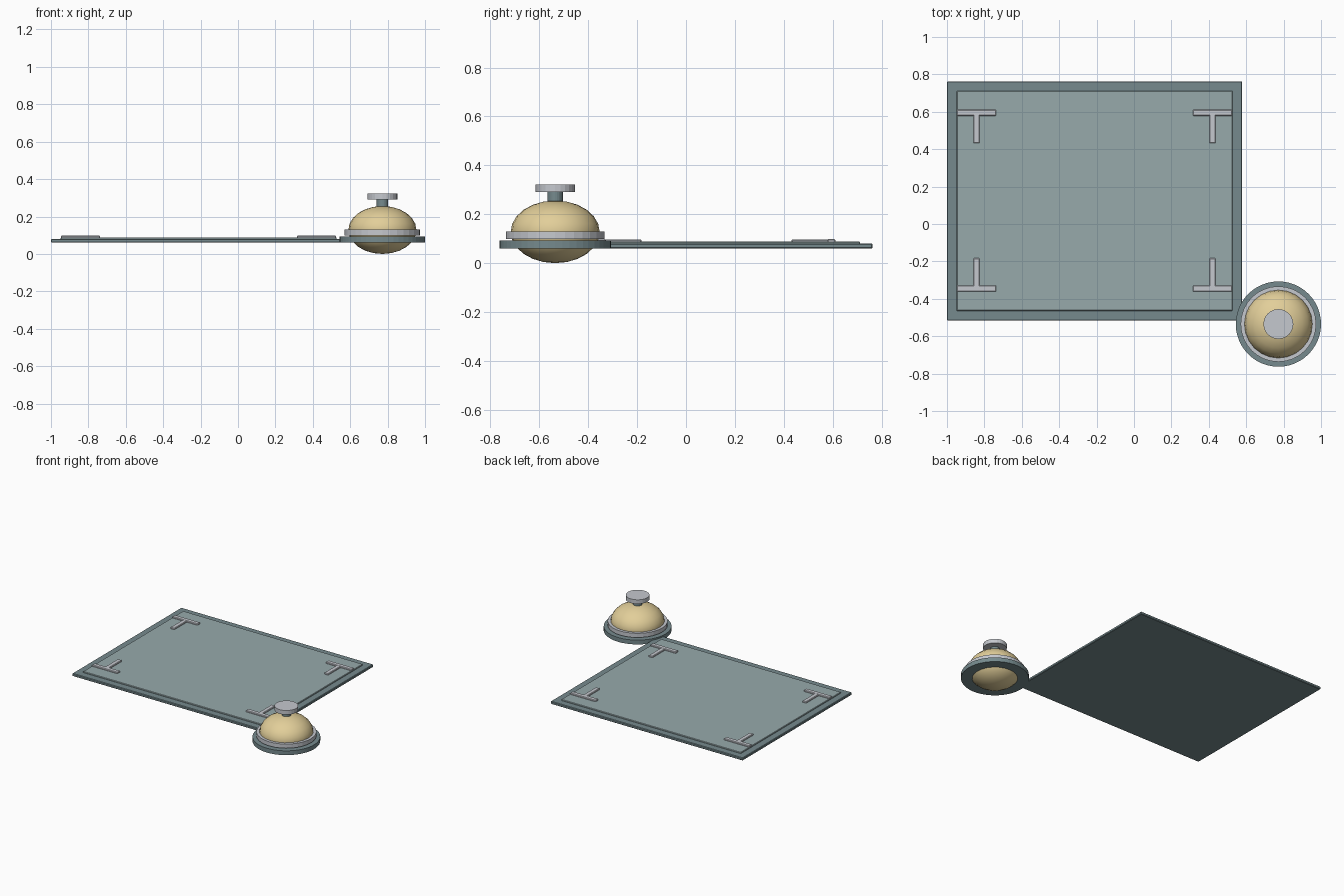
import bpy

if "Cube" in bpy.data.objects:
    bpy.data.objects.remove(bpy.data.objects["Cube"])


def material(name, rgb):
    m = bpy.data.materials.new(name)
    m.diffuse_color = (*rgb, 1.0)
    m.use_nodes = True
    m.node_tree.nodes["Principled BSDF"].inputs["Base Color"].default_value = m.diffuse_color
    return m


SLATE = material("slate grey", (0.18, 0.255, 0.27))
PANEL = material("pale slate", (0.31, 0.40, 0.41))
SILVER = material("silver grey", (0.56, 0.58, 0.62))
BRASS = material("pale brass", (0.76, 0.62, 0.32))


def finish(obj, name, mat, bevel=0.0):
    obj.name = name
    obj.data.materials.append(mat)
    if bevel:
        mod = obj.modifiers.new("edge", 'BEVEL')
        mod.width = bevel
        mod.segments = 1
    return obj


def box(name, mat, x0, x1, y0, y1, z0, z1, bevel=0.0):
    bpy.ops.mesh.primitive_cube_add(size=1)
    obj = bpy.context.object
    for v in obj.data.vertices:
        v.co = (x1 if v.co.x > 0 else x0,
                y1 if v.co.y > 0 else y0,
                z1 if v.co.z > 0 else z0)
    return finish(obj, name, mat, bevel)


def disc(name, mat, r, z0, z1, sides=32):
    bpy.ops.mesh.primitive_cylinder_add(vertices=sides, radius=r, depth=z1 - z0,
                                        location=(BX, BY, (z0 + z1) / 2))
    return finish(bpy.context.object, name, mat)


# Flat tray: frame plate with a raised panel
box("tray_frame", SLATE, -1.0, 0.578, -0.517, 0.763, 0.06, 0.08, 0.004)
box("tray_panel", PANEL, -0.948, 0.527, -0.464, 0.712, 0.07, 0.088, 0.003)

# T-shaped corner brackets, stems pointing to the middle
for side, cx in (("left", -0.842), ("right", 0.42)):
    for end, cy, d in (("back", 0.595, -1), ("front", -0.345, 1)):
        tip = cy + d * 0.163
        box(f"bracket_bar_{end}_{side}", SILVER, cx - 0.105, cx + 0.105,
            cy - 0.017, cy + 0.017, 0.082, 0.098, 0.004)
        box(f"bracket_stem_{end}_{side}", SILVER, cx - 0.017, cx + 0.017,
            min(cy, tip), max(cy, tip), 0.082, 0.0975, 0.004)

# Bell at the front right corner
BX, BY = 0.772, -0.535
disc("bell_base", SLATE, 0.228, 0.06, 0.092, 48)
disc("bell_rim", SILVER, 0.202, 0.099, 0.13)
disc("bell_stem", SLATE, 0.031, 0.24, 0.295, 24)
disc("bell_button", SILVER, 0.08, 0.291, 0.322, 24)

# Rounded dome passing through the base
bpy.ops.mesh.primitive_uv_sphere_add(segments=24, ring_count=12, radius=1,
                                     location=(BX, BY, 0.128))
dome = finish(bpy.context.object, "bell_dome", BRASS)
dome.scale = (0.182, 0.182, 0.128)
bpy.ops.object.transform_apply(location=False, rotation=False, scale=True)
bpy.ops.object.shade_smooth_by_angle()
